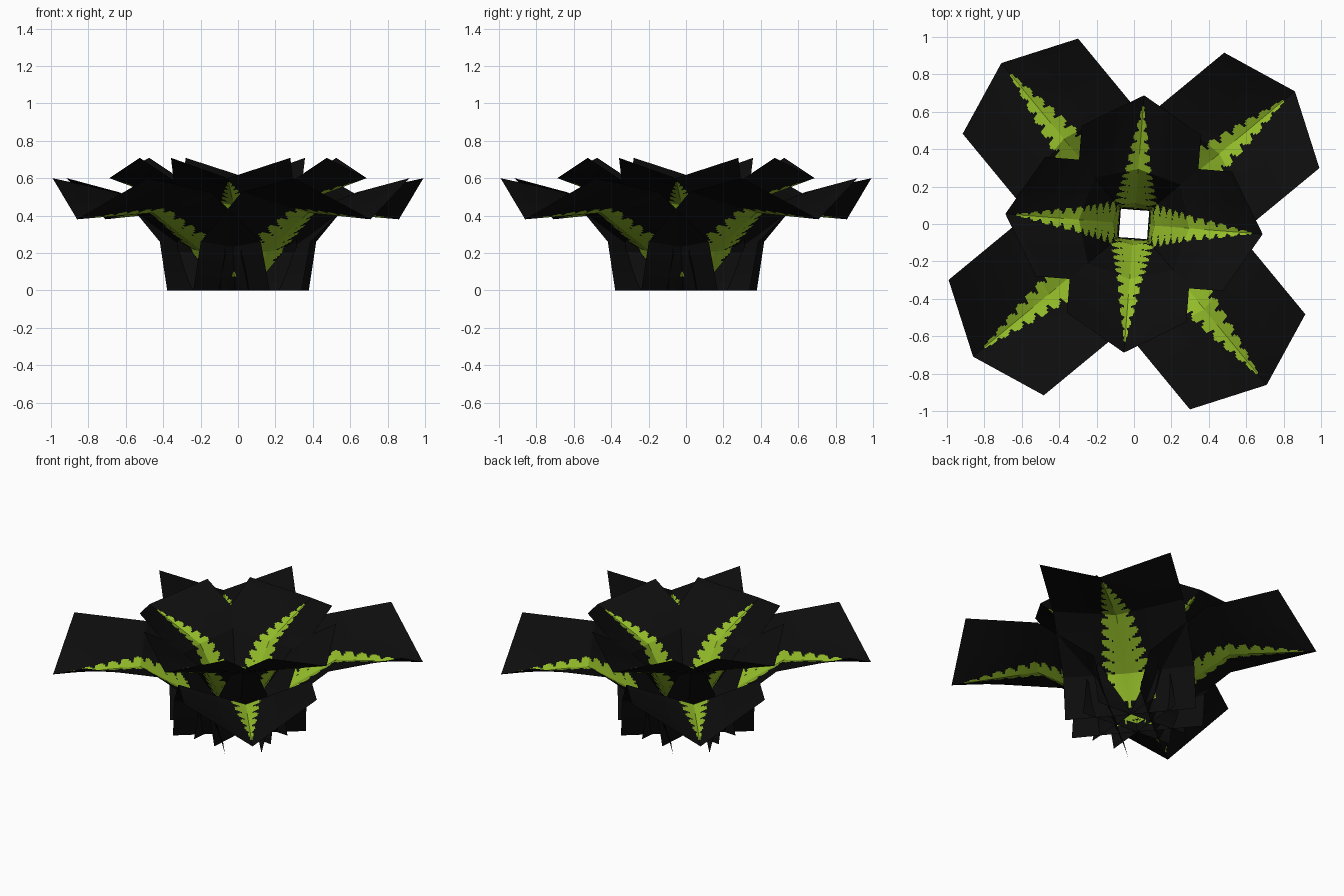
import bpy, bmesh, math

if "Cube" in bpy.data.objects:
    bpy.data.objects.remove(bpy.data.objects["Cube"])

# ---- colours ----
def material(name, rgb):
    m = bpy.data.materials.new(name)
    m.diffuse_color = (*rgb, 1)
    m.use_nodes = True
    m.node_tree.nodes["Principled BSDF"].inputs["Base Color"].default_value = m.diffuse_color
    return m

BLACK = material("card black", (0.004, 0.004, 0.004))
GREEN = material("leaf green", (0.29, 0.50, 0.022))

# Frond profile as (radius, height): folded spine and raised card edge
T = [0.0, 0.22, 0.575, 1.0]
SPINE = [(0.105, 0.0), (0.245, 0.205), (0.59, 0.415), (1.115, 0.38)]
EDGE = [(0.11, 0.0), (0.172, 0.26), (0.515, 0.525), (0.955, 0.60)]
HALF = 0.40          # half width of a card
STEPS = (18, 28, 34)  # cells along each of the three bends


def steepen(pts, scale, angle, tip):
    """Scale and tilt the profile around its tip to get the inner fronds."""
    c, s = math.cos(angle) * scale, math.sin(angle) * scale
    x0, z0 = SPINE[-1]
    out = []
    for x, z in pts:
        dx, dz = x - x0, z - z0
        out.append((tip[0] + c * dx - s * dz, max(0.0, tip[1] + s * dx + c * dz)))
    return out


def is_leaf(t, p):
    """True where the fern leaflets lie, t along the spine, p out from it."""
    if t < 0.04 or t > 0.94:
        return False
    if t < 0.07:
        return p < 0.012
    width = 0.16 * (1 - (t / 0.94) ** 1.6) + 0.006
    phase = (t - 0.35 * p) * 15          # leaflets sweep towards the tip
    lobe = abs(math.sin(math.pi * phase)) ** 0.6
    return p < width * (0.25 + 0.75 * lobe)


# positions across one half: fine around the leaf, one wide cell outside it
ACROSS = [i * 0.008 for i in range(22)] + [HALF]


def frond(name, spine, edge, scale, angle):
    bm = bmesh.new()
    ca, sa = math.cos(angle), math.sin(angle)
    for seg in range(3):
        n = STEPS[seg]
        for side in (1, -1):
            rows = []
            for i in range(n + 1):
                f = i / n
                a = [spine[seg][k] * (1 - f) + spine[seg + 1][k] * f for k in (0, 1)]
                b = [edge[seg][k] * (1 - f) + edge[seg + 1][k] * f for k in (0, 1)]
                row = []
                for p in ACROSS:
                    g = p / HALF
                    r, z = a[0] + (b[0] - a[0]) * g, a[1] + (b[1] - a[1]) * g
                    y = side * p * scale
                    row.append(bm.verts.new((r * ca - y * sa, r * sa + y * ca, z)))
                rows.append(row)
            for i in range(n):
                t = T[seg] + (T[seg + 1] - T[seg]) * (i + 0.5) / n
                for j in range(len(ACROSS) - 1):
                    quad = [rows[i][j], rows[i + 1][j], rows[i + 1][j + 1], rows[i][j + 1]]
                    face = bm.faces.new(quad if side < 0 else quad[::-1])
                    p = (ACROSS[j] + ACROSS[j + 1]) / 2
                    face.material_index = int(is_leaf(t, p))
    bmesh.ops.remove_doubles(bm, verts=bm.verts, dist=0.0002)
    mesh = bpy.data.meshes.new(name)
    bm.to_mesh(mesh)
    bm.free()
    mesh.materials.append(BLACK)
    mesh.materials.append(GREEN)
    bpy.context.collection.objects.link(bpy.data.objects.new(name, mesh))


# ---- four spreading outer fronds and four steeper inner fronds ----
tilt, tip = math.radians(24), (0.69, 0.60)
inner_spine = steepen(SPINE, 0.8, tilt, tip)
inner_edge = steepen(EDGE, 0.8, tilt, tip)
for k in range(4):
    frond(f"outer_frond_{k + 1}", SPINE, EDGE, 1.0, math.radians(39.5 + 90 * k))
    frond(f"inner_frond_{k + 1}", inner_spine, inner_edge, 0.8, math.radians(-4.5 + 90 * k))
